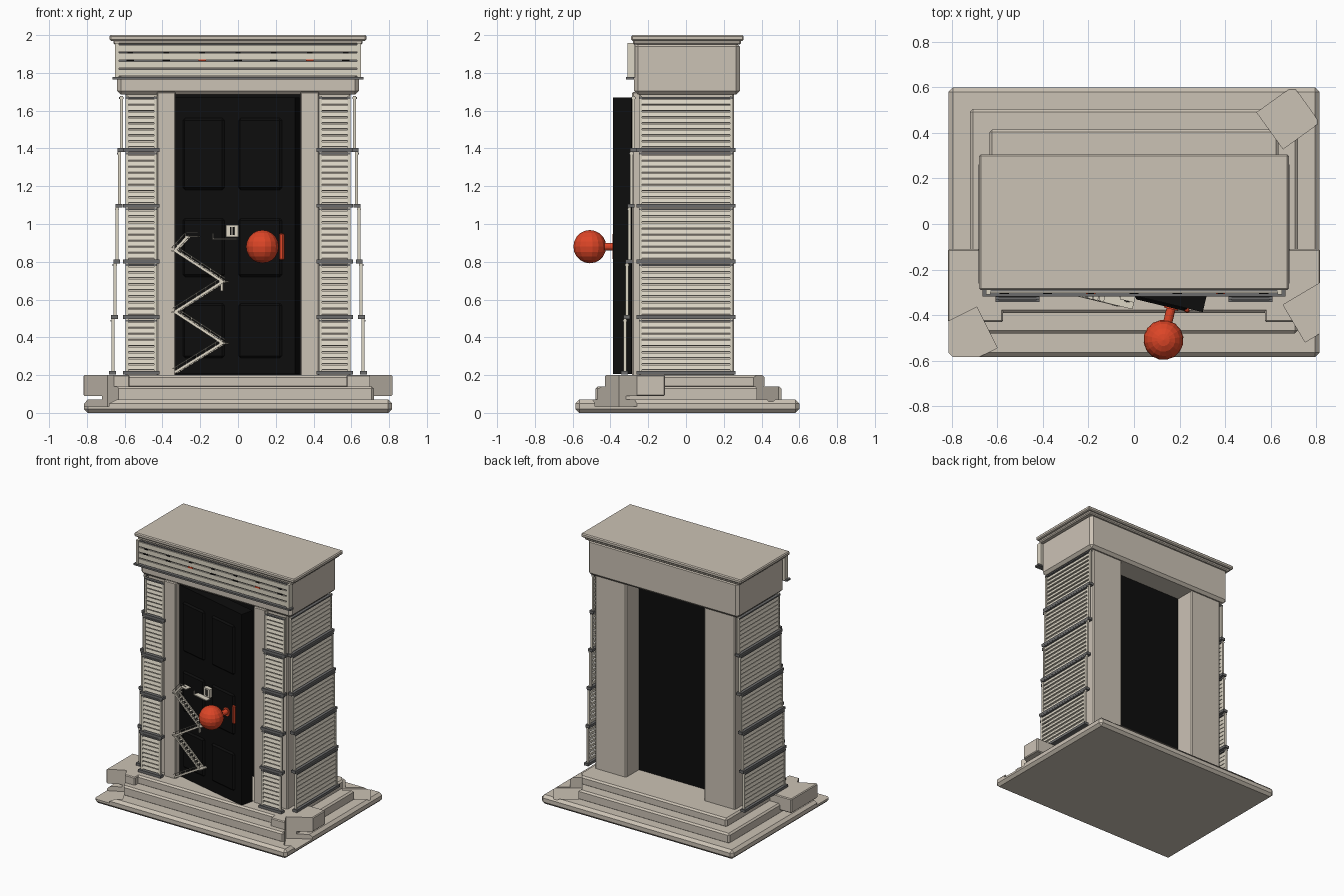
import bpy, bmesh, math
from mathutils import Matrix, Vector

if "Cube" in bpy.data.objects:
    bpy.data.objects.remove(bpy.data.objects["Cube"])


def material(name, rgb):
    m = bpy.data.materials.new(name)
    m.diffuse_color = (*rgb, 1)
    m.use_nodes = True
    m.node_tree.nodes["Principled BSDF"].inputs["Base Color"].default_value = m.diffuse_color
    return m


MATS = [material("stone", (0.60, 0.54, 0.46)), material("pale_cladding", (0.72, 0.67, 0.56)),
        material("grey_trim", (0.15, 0.15, 0.15)), material("black_paint", (0.004, 0.004, 0.004)),
        material("orange_metal", (0.72, 0.06, 0.02))]
STONE, PALE, GREY, BLACK, ORANGE = range(5)
I = Matrix.Identity(4)


def finish(name, bm, matrix=I, bevel=0.0, segments=1):
    me = bpy.data.meshes.new(name)
    bmesh.ops.recalc_face_normals(bm, faces=bm.faces)
    bm.to_mesh(me)
    bm.free()
    for m in MATS:
        me.materials.append(m)
    ob = bpy.data.objects.new(name, me)
    ob.matrix_world = matrix
    bpy.context.collection.objects.link(ob)
    if bevel:
        mod = ob.modifiers.new("bevel", "BEVEL")
        mod.width, mod.segments = bevel, segments
    return ob


def add_box(bm, x0, x1, y0, y1, z0, z1, mat, local=I):
    mtx = local @ Matrix.Translation(((x0 + x1) / 2, (y0 + y1) / 2, (z0 + z1) / 2))
    mtx = mtx @ Matrix.Diagonal((x1 - x0, y1 - y0, z1 - z0, 1))
    vs = bmesh.ops.create_cube(bm, size=1, matrix=mtx)["verts"]
    for f in {f for v in vs for f in v.link_faces}:
        f.material_index = mat


def boxes(name, items, matrix=I, bevel=0.0, segments=1):
    bm = bmesh.new()
    for it in items:
        add_box(bm, *it)
    return finish(name, bm, matrix, bevel, segments)


# Stepped base
base = [boxes("base_slab", [(-.815, .815, -.585, .6, 0, .07, STONE)], bevel=.02),
        boxes("middle_step", [(-.72, .72, -.48, .505, .06, .14, STONE)], bevel=.012),
        boxes("top_step", [(-.635, .635, -.39, .415, .13, .2, STONE)], bevel=.012)]
for s, side in ((-1, "left"), (1, "right")):
    x0, x1 = sorted((s * .575, s * .818))
    base.append(boxes(side + "_cheek_block", [(x0, x1, -.43, -.11, .09, .2, STONE)], bevel=.006))


# Broken corners cut out of the base
def corner_cutter(name, corner, a, b, la, lb, z0):
    c, a, b = Vector(corner), Vector(a).normalized() * la, Vector(b).normalized() * lb
    bm = bmesh.new()
    low = [bm.verts.new((*p, z0)) for p in (c, c + a, c + a + b, c + b)]
    f = bm.faces.new(low)
    top = bmesh.ops.extrude_face_region(bm, geom=[f])["geom"]
    bmesh.ops.translate(bm, vec=(0, 0, .3), verts=[g for g in top if isinstance(g, bmesh.types.BMVert)])
    ob = finish(name, bm)
    ob.hide_render = True
    ob.display_type = "WIRE"
    return ob


cutters = [corner_cutter("cutter_front_left", (-.69, -.365), (-.894, -.447), (.447, -.894), .35, .2, .035),
           corner_cutter("cutter_front_right", (.655, -.355), (.86, .51), (.51, -.86), .35, .19, .035),
           corner_cutter("cutter_back_right", (.655, .33), (.81, .584), (-.584, .81), .197, .197, .06)]
for ob in base:
    for c in cutters:
        mod = ob.modifiers.new(c.name, "BOOLEAN")
        mod.operation, mod.object, mod.solver = "DIFFERENCE", c, "EXACT"

# Posts, lintel, cornice and dark interior
for s, side in ((-1, "left"), (1, "right")):
    x0, x1 = sorted((s * .33, s * .595))
    boxes(side + "_post", [(x0, x1, -.25, .255, .19, 1.7, STONE)], bevel=.008)
    x0, x1 = sorted((s * .33, s * .43))
    boxes(side + "_casing", [(x0, x1, -.285, -.24, .19, 1.7, STONE)], bevel=.006)
boxes("lintel", [(-.64, .64, -.275, .285, 1.685, 1.96, STONE)], bevel=.02)
boxes("cornice", [(-.66, .66, -.28, .29, 1.95, 1.975, STONE), (-.68, .68, -.29, .305, 1.97, 2.0, STONE)],
      bevel=.007)
boxes("dark_interior", [(-.335, .335, .06, .1, .2, 1.69, BLACK)])


# Louvred screens: local x along the wall, local -y outward
def louvre(name, width, z0, z1, matrix):
    h = width / 2
    items = [(-h, -h + .016, -.008, .008, z0, z1, PALE), (h - .016, h, -.008, .008, z0, z1, PALE),
             (-h - .012, h + .012, -.02, .016, z0 - .008, z0 + .012, GREY),
             (-h, h, -.012, .01, z1 - .014, z1 - .004, GREY)]
    n = 8
    pitch = (z1 - z0 - .03) / n
    bm = bmesh.new()
    for it in items:
        add_box(bm, *it)
    for i in range(n):
        zc = z0 + .014 + pitch * (i + .5)
        tilt = Matrix.Translation((0, 0, zc)) @ Matrix.Rotation(math.radians(-15), 4, "X")
        add_box(bm, -h + .014, h - .014, -.005, .005, -.0125, .0125, PALE, tilt)
    return finish(name, bm, matrix)


LEVELS = [.21, .505, .80, 1.095, 1.39, 1.685]
for i in range(5):
    z0, z1 = LEVELS[i], LEVELS[i + 1] - .008
    out = (4 - i) * .0115
    for s, side in ((-1, "left"), (1, "right")):
        louvre(f"{side}_front_louvre_{i + 1}", .168, z0, z1,
               Matrix.Translation((s * .512, -.277 - out, 0)))
        turn = Matrix.Rotation(s * math.pi / 2, 4, "Z")
        louvre(f"{side}_side_louvre_{i + 1}", .5, z0, z1,
               Matrix.Translation((s * (.617 + out), 0, 0)) @ turn)

# Slatted fascia with small coloured vents
fascia = [(-.665, .665, -.318, -.275, 1.765, 1.778, GREY), (-.64, .64, -.285, -.276, 1.78, 1.95, STONE)]
for k in range(4):
    z = 1.783 + k * .043
    fascia.append((-.635, .635, -.304, -.292, z, z + .035, PALE))
    fascia.append((-.635, .635, -.296, -.284, z + .035, z + .041, GREY))
for s in (-1, 1):
    x0, x1 = sorted((s * .63, s * .65))
    fascia.append((x0, x1, -.31, -.27, 1.775, 1.958, PALE))
for k in range(7):
    x = -.57 + .19 * k
    col = ORANGE if k in (2, 5) else BLACK
    fascia.append((x - .02, x + .02, -.308, -.3, 1.862, 1.872, col))
    fascia.append((x - .014, x + .014, -.308, -.3, 1.902, 1.908, BLACK))
boxes("fascia", fascia)

# Door, slightly open: local x from the hinge, local -y outward
DOOR = Matrix.Translation((-.335, -.234, 0)) @ Matrix.Rotation(math.radians(-13.5), 4, "Z")
boxes("door_leaf", [(0, .655, 0, .1, .205, 1.67, BLACK)], DOOR)
panels = [(u0, u1, -.014, .01, z0, z1, BLACK) for u0, u1 in ((.045, .272), (.348, .585))
          for z0, z1 in ((.29, .58), (.72, 1.03), (1.18, 1.56))]
boxes("door_panels", panels, DOOR, bevel=.012)

# Knob, stem and plate
boxes("handle_plate", [(.572, .598, -.018, 0, .81, .95, ORANGE)], DOOR, bevel=.006)
bm = bmesh.new()
bmesh.ops.create_uvsphere(bm, u_segments=16, v_segments=10, radius=.088,
                          matrix=Matrix.Translation((.516, -.159, .88)))
for z, d0, d1, r in ((.88, 0, .1, .02), (.88, 0, .02, .032)):
    bmesh.ops.create_cone(bm, cap_ends=True, segments=16, radius1=r, radius2=r, depth=d1 - d0,
                          matrix=Matrix.Translation((.516, -(d0 + d1) / 2, z)) @ Matrix.Rotation(math.pi / 2, 4, "X"))
for f in bm.faces:
    f.material_index = ORANGE
finish("knob", bm, DOOR)

# Small notice frame and ledge
boxes("notice_frame", [(.287, .352, -.03, 0, .93, .995, PALE), (.308, .332, -.034, -.03, .942, .985, BLACK),
                       (.317, .323, -.037, -.034, .942, .985, PALE)], DOOR)
boxes("notice_ledge", [(.22, .352, -.06, -.02, .917, .924, PALE), (.22, .225, -.06, -.055, .92, .95, PALE)], DOOR)

# Miniature zigzag staircase
PATH = [(.015, .215), (.275, .37), (.015, .535), (.275, .695), (.015, .86), (.085, .935)]
bm = bmesh.new()
for (u0, z0), (u1, z1) in zip(PATH, PATH[1:]):
    length = math.hypot(u1 - u0, z1 - z0)
    local = Matrix.Translation((u0, 0, z0)) @ Matrix.Rotation(-math.atan2(z1 - z0, u1 - u0), 4, "Y")
    for y in (-.062, -.022):
        add_box(bm, 0, length, y, y + .006, -.007, .007, PALE, local)
    up = 1 if u1 > u0 else -1
    add_box(bm, 0, length, -.062, -.058, up * .022 - .002, up * .022 + .002, PALE, local)
    n = max(3, round(length / .03))
    for i in range(n):
        t = (i + .5) / n
        u, z = u0 + (u1 - u0) * t, z0 + (z1 - z0) * t
        add_box(bm, u - .011, u + .011, -.06, -.018, z - .002, z + .002, PALE)
        if i % 2 == 0:
            add_box(bm, u - .002, u + .002, -.062, -.058, z, z + .026, PALE)
for u, z in PATH[1:5]:
    add_box(bm, u - .018, u + .018, -.064, 0, z - .006, z + .002, PALE)
add_box(bm, .08, .14, -.062, 0, .93, .936, PALE)
add_box(bm, .08, .14, -.062, -.058, .952, .956, PALE)
add_box(bm, .262, .275, -.055, -.04, .645, .695, PALE)
finish("mini_staircase", bm, DOOR)
